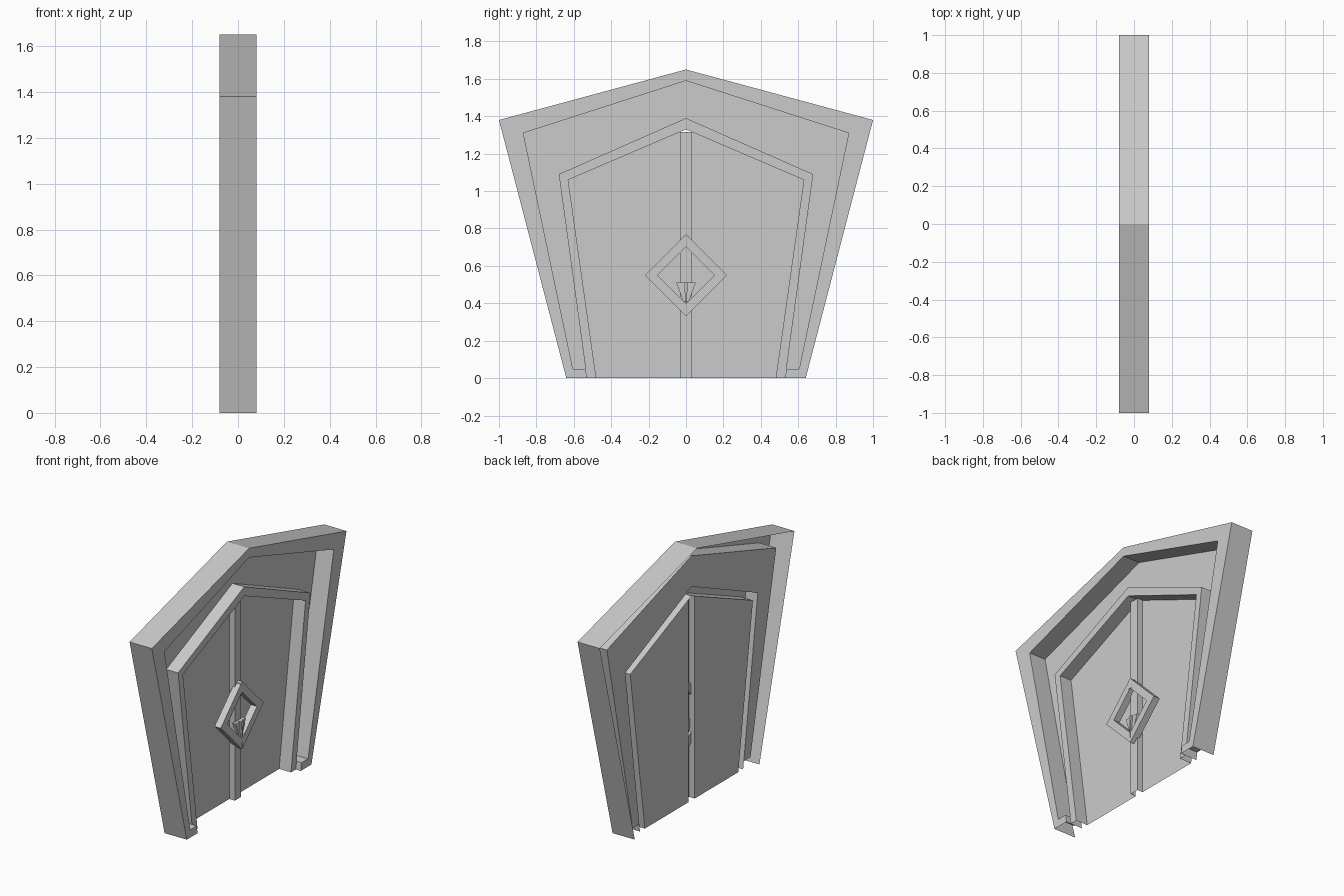
import bpy, bmesh

if "Cube" in bpy.data.objects:
    bpy.data.objects.remove(bpy.data.objects["Cube"])

# Depths along x (the door faces +x and is an open-backed shell)
BACK, FRONT, FLOOR, TRIM, STRIP = -0.08, 0.08, -0.04, 0.045, 0.0


def make(name, polys):
    """Build an object from polygons, welding shared corners."""
    bm = bmesh.new()
    for poly in polys:
        bm.faces.new([bm.verts.new(p) for p in poly])
    bmesh.ops.remove_doubles(bm, verts=bm.verts, dist=1e-5)
    bmesh.ops.recalc_face_normals(bm, faces=bm.faces)
    me = bpy.data.meshes.new(name)
    bm.to_mesh(me)
    bm.free()
    ob = bpy.data.objects.new(name, me)
    bpy.context.collection.objects.link(ob)
    return ob


def arch(x, foot, shoulder, apex):
    """Symmetric pointed outline: foot, shoulder, apex and mirrored side."""
    side = [foot, shoulder]
    pts = [(-y, z) for y, z in side] + [(0, apex)] + side[::-1]
    return [(x, y, z) for y, z in pts]


def skin(rows, closed=False):
    """Quads joining successive outlines."""
    polys = []
    for a, b in zip(rows, rows[1:]):
        n = len(a)
        for i in range(n if closed else n - 1):
            j = (i + 1) % n
            polys.append([a[i], a[j], b[j], b[i]])
    return polys


def mirrored(polys):
    return polys + [[(x, -y, z) for x, y, z in reversed(p)] for p in polys]


outer = ((0.64, 0), (1.0, 1.38), 1.65)
rim = ((0.605, 0.05), (0.87, 1.31), 1.59)
trim_sill = ((0.537, 0.05), (0.68, 1.09), 1.39)
trim_out = ((0.53, 0), (0.68, 1.09), 1.39)
trim_in = ((0.48, 0), (0.63, 1.06), 1.33)

# Outer frame: side skin, front rim, recess wall and recess floor
make("outer_frame", skin([arch(BACK, *outer), arch(FRONT, *outer), arch(FRONT, *rim),
                          arch(FLOOR, *rim), arch(FLOOR, *trim_sill)]))

# Small blocks closing the recess at the foot of each jamb
F, B = FRONT, FLOOR
make("frame_feet", mirrored([
    [(F, 0.64, 0), (F, 0.53, 0), (F, 0.537, 0.05), (F, 0.605, 0.05)],
    [(F, 0.605, 0.05), (F, 0.537, 0.05), (B, 0.537, 0.05), (B, 0.605, 0.05)],
    [(F, 0.53, 0), (TRIM, 0.53, 0), (TRIM, 0.537, 0.05), (F, 0.537, 0.05)]]))

# Raised trim around the door
make("door_trim", skin([arch(FLOOR, *trim_out), arch(TRIM, *trim_out),
                        arch(TRIM, *trim_in), arch(FLOOR, *trim_in)]))

# Two door leaves
w = 0.032
top = 1.33 - 0.27 * w / 0.63
make("door_leaves", mirrored([[(FLOOR, w, 0), (FLOOR, 0.48, 0),
                               (FLOOR, 0.63, 1.06), (FLOOR, w, top)]]))

# Raised centre strip between the leaves
section = [(FLOOR, -w), (STRIP, -w), (STRIP, w), (FLOOR, w)]
make("centre_strip", skin([[(x, y, 0) for x, y in section],
                           [(x, y, top) for x, y in section]]))


def diamond(x, r):
    return [(x, 0, 0.55 + r), (x, r, 0.55), (x, 0, 0.55 - r), (x, -r, 0.55)]


# Diamond ring plate
x0, x1 = -0.015, 0.03
rows = [diamond(x0, 0.22), diamond(x1, 0.22), diamond(x1, 0.152), diamond(x0, 0.152)]
make("diamond_ring", skin(rows + rows[:1], closed=True))


def prism(name, profile, xa, xb):
    a = [(xa, y, z) for y, z in profile]
    b = [(xb, y, z) for y, z in profile]
    make(name, skin([a, b], closed=True) + [a[::-1], b])


# Tapered handle with a narrow central spike
prism("handle_wedge", [(-0.052, 0.51), (-0.015, 0.41), (0.015, 0.41), (0.052, 0.51)], -0.005, 0.02)
prism("handle_spike", [(-0.01, 0.512), (0, 0.345), (0.01, 0.512)], -0.005, 0.032)
# Small key block at the top of the ring
prism("ring_key", [(-0.013, 0.70), (0.013, 0.70), (0.013, 0.76), (-0.013, 0.76)], -0.005, 0.032)
